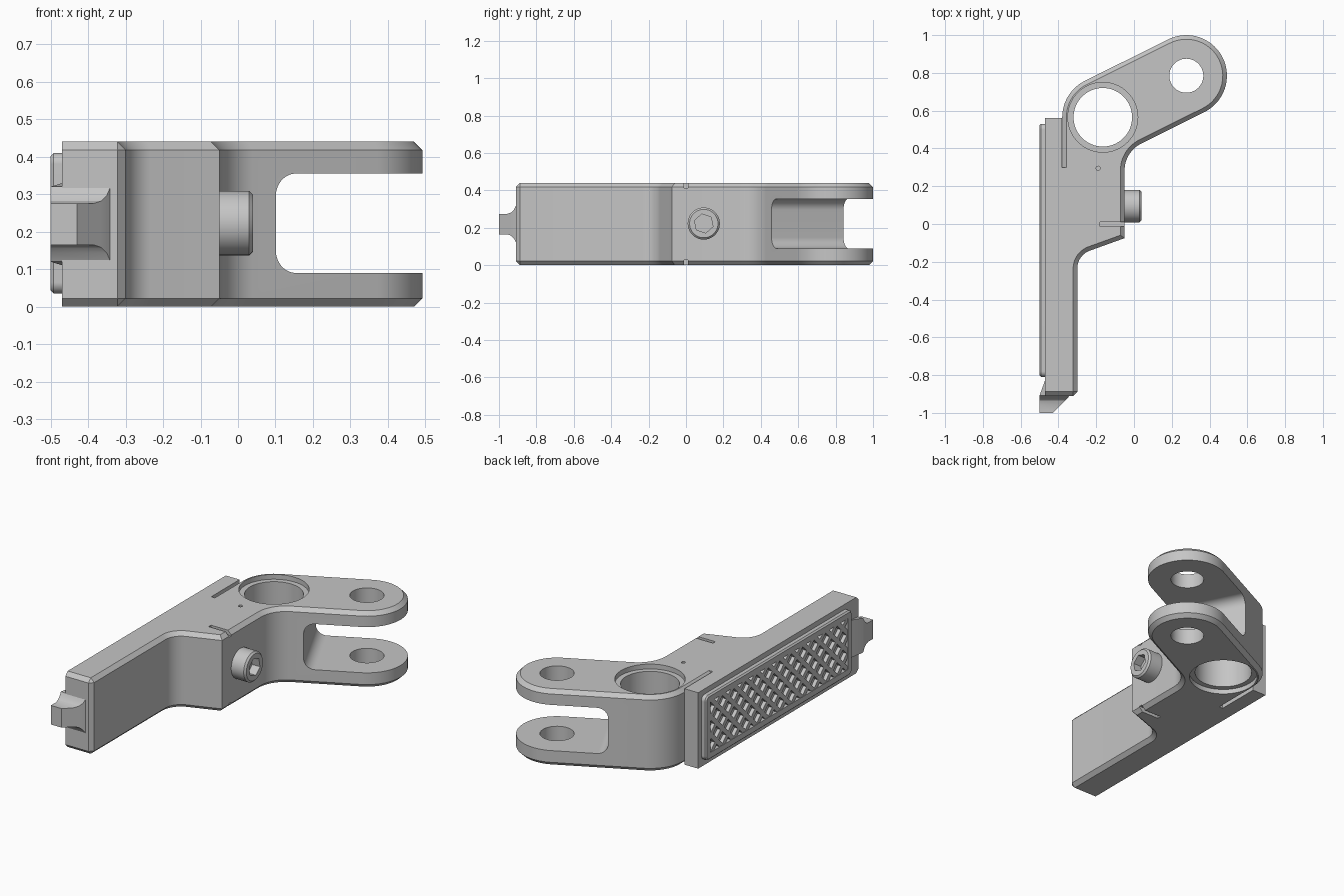
import bpy, bmesh, math
from mathutils import Matrix, Vector

cube = bpy.data.objects.get("Cube")
if cube:
    bpy.data.objects.remove(cube)

HEIGHT = 0.44
MID = HEIGHT / 2
PIVOT = Vector((-0.165, 0.565, 0))     # large bore
EAR = Vector((0.277, 0.785, 0))        # clevis bore
ROUND = 0.215                          # radius around both bores
ALONG = (EAR - PIVOT).normalized()
UP = Vector((0, 0, 1))
ACROSS = ALONG.cross(UP)

GREY = (0.56, 0.56, 0.56, 1)
metal = bpy.data.materials.new("grey_metal")
metal.use_nodes = True
metal.diffuse_color = GREY
metal.node_tree.nodes["Principled BSDF"].inputs["Base Color"].default_value = GREY


def finish(name, bm):
    """Turn a bmesh into a linked object."""
    bmesh.ops.remove_doubles(bm, verts=bm.verts, dist=1e-5)
    bm.normal_update()
    bmesh.ops.recalc_face_normals(bm, faces=bm.faces)
    mesh = bpy.data.meshes.new(name)
    bm.to_mesh(mesh)
    bm.free()
    mesh.materials.append(metal)
    ob = bpy.data.objects.new(name, mesh)
    bpy.context.collection.objects.link(ob)
    return ob


def rounded(corners):
    """Corners (x, y, radius) to a polygon with arcs."""
    out = []
    for i, (x, y, r) in enumerate(corners):
        p = Vector((x, y))
        if not r:
            out.append(p)
            continue
        a = (Vector(corners[i - 1][:2]) - p).normalized()
        b = (Vector(corners[(i + 1) % len(corners)][:2]) - p).normalized()
        half = a.angle(b) / 2
        centre = p + (a + b).normalized() * r / math.sin(half)
        start = p + a * r / math.tan(half) - centre
        turn = math.pi - 2 * half
        sign = 1 if a.cross(b) < 0 else -1
        steps = max(4, round(turn / math.radians(5)))
        for k in range(steps + 1):
            angle = sign * turn * k / steps
            c, s = math.cos(angle), math.sin(angle)
            out.append(centre + Vector((c * start.x - s * start.y, s * start.x + c * start.y)))
    return [p for i, p in enumerate(out) if (p - out[i - 1]).length > 1e-3]


def prism_bm(points, depth, matrix=Matrix()):
    """Solid prism from a polygon, placed by a matrix."""
    bm = bmesh.new()
    low = [bm.verts.new(matrix @ Vector((p[0], p[1], 0))) for p in points]
    high = [bm.verts.new(matrix @ Vector((p[0], p[1], depth))) for p in points]
    bm.faces.new(low[::-1])
    bm.faces.new(high)
    for i in range(len(low)):
        bm.faces.new((low[i - 1], low[i], high[i], high[i - 1]))
    return bm


def chamfer(bm, rule, size):
    """Bevel the edges whose middle and direction satisfy a rule."""
    bm.normal_update()
    bmesh.ops.recalc_face_normals(bm, faces=bm.faces)
    picked = []
    for e in bm.edges:
        a, b = (v.co for v in e.verts)
        if rule((a + b) / 2, (b - a).normalized()):
            picked.append(e)
    bmesh.ops.bevel(bm, geom=picked, offset=size, segments=1, affect='EDGES', profile=0.5)


def box(name, lo, hi):
    lo, hi = Vector(lo), Vector(hi)
    bm = bmesh.new()
    size = Matrix.Diagonal((*(hi - lo), 1))
    bmesh.ops.create_cube(bm, size=1, matrix=Matrix.Translation((lo + hi) / 2) @ size)
    return finish(name, bm)


def cylinder(name, centre, r, z0, z1, sides=64):
    bm = bmesh.new()
    place = Matrix.Translation((centre[0], centre[1], (z0 + z1) / 2))
    bmesh.ops.create_cone(bm, cap_ends=True, segments=sides, radius1=r, radius2=r,
                          depth=z1 - z0, matrix=place)
    return finish(name, bm)


def cut(ob, cutters):
    """Subtract the cutters, then delete them."""
    for c in cutters:
        c.hide_render = True
        mod = ob.modifiers.new("cut", 'BOOLEAN')
        mod.object, mod.operation, mod.solver = c, 'DIFFERENCE', 'EXACT'
    bpy.context.view_layer.update()
    graph = bpy.context.evaluated_depsgraph_get()
    mesh = bpy.data.meshes.new_from_object(ob.evaluated_get(graph))
    ob.modifiers.clear()
    ob.data = mesh
    for c in cutters:
        bpy.data.objects.remove(c)


def smooth(ob):
    bpy.ops.object.select_all(action='DESELECT')
    ob.select_set(True)
    bpy.context.view_layer.objects.active = ob
    bpy.ops.object.shade_smooth_by_angle(angle=math.radians(25))


# main body: arm, jaw shoulder and angled clevis
def slope_y(x, side):
    p = EAR + ACROSS * ROUND * side
    return p.y + (x - p.x) * ALONG.y / ALONG.x


tips = [EAR + (ALONG + ACROSS * s) * ROUND for s in (1, -1)]
outline = rounded([
    (-0.38, -0.91, 0), (-0.30, -0.91, 0), (-0.30, -0.165, 0.1), (-0.05, -0.075, 0),
    (-0.05, slope_y(-0.05, 1), 0.16),
    (tips[0].x, tips[0].y, ROUND), (tips[1].x, tips[1].y, ROUND),
    (-0.38, slope_y(-0.38, -1), ROUND)])
bm = prism_bm(outline, HEIGHT)
chamfer(bm, lambda m, d: abs(d.z) < 0.1 or (m.y < -0.9 and m.x > -0.31), 0.022)
body = finish("main_body", bm)

# clevis slot, bores, counterbores, slits and pin hole
frame = Matrix((ALONG, UP, ACROSS)).transposed().to_4x4()
frame.translation = PIVOT - ACROSS * 0.5
slot = rounded([(0.19, 0.09, 0.06), (1, 0.09, 0), (1, 0.355, 0), (0.19, 0.355, 0.06)])
cutters = [finish("slot_cutter", prism_bm(slot, 1, frame)),
           cylinder("bore_cutter", PIVOT, 0.155, -0.1, 0.6),
           cylinder("ear_cutter", EAR, 0.09, -0.1, 0.6),
           cylinder("pin_cutter", (-0.19, 0.295), 0.011, 0.41, 0.5, 16)]
for z0, z1 in ((-0.1, 0.028), (HEIGHT - 0.028, 0.6)):
    cutters.append(cylinder("counterbore_cutter", PIVOT, 0.185, z0, z1))
    cutters.append(box("slit_cutter", (-0.18, -0.012, z0), (0, 0.01, z1)))
cut(body, cutters)
smooth(body)

# straight spine behind the body
spine = prism_bm([(-0.47, -0.91), (-0.34, -0.91), (-0.34, 0.3), (-0.382, 0.3),
                  (-0.382, 0.56), (-0.47, 0.56)], HEIGHT)
chamfer(spine, lambda m, d: abs(d.x) > 0.9 and m.y < -0.9, 0.022)
smooth(finish("grip_spine", spine))

# grip plate with a recessed crossed lattice
PLATE_Y, PLATE_Z, RIM = (-0.81, 0.53), (0.035, 0.41), 0.04
(y0, y1), (z0, z1) = PLATE_Y, PLATE_Z
side_on = Matrix(((0, 0, 1, -0.5), (1, 0, 0, 0), (0, 1, 0, 0), (0, 0, 0, 1)))
r = 0.03
plate = prism_bm(rounded([(y0, z0, r), (y1, z0, r), (y1, z1, r), (y0, z1, r)]), 0.035, side_on)
chamfer(plate, lambda m, d: abs(d.x) < 0.1 and m.x < -0.49, 0.008)
plate = finish("grip_plate", plate)
cut(plate, [box("recess_cutter", (-0.6, y0 + RIM, z0 + RIM), (-0.476, y1 - RIM, z1 - RIM))])
smooth(plate)

ribs = bmesh.new()
ya, yb, za, zb = y0 + RIM, y1 - RIM, z0 + RIM, z1 - RIM
PITCH, HALF = 0.105, 0.013
for lean in (1, -1):
    for k in range(-3, 13):
        start = ya + k * PITCH
        lo, hi = max(start, ya), min(start + zb - za, yb)
        if hi - lo < 0.03:
            continue
        ends = [(y, (za if lean > 0 else zb) + lean * (y - start)) for y in (lo, hi)]
        mid = Vector((-0.486, sum(e[0] for e in ends) / 2, sum(e[1] for e in ends) / 2))
        size = Matrix.Diagonal((0.022, (hi - lo) * math.sqrt(2) + HALF, 2 * HALF, 1))
        turn = Matrix.Rotation(lean * math.pi / 4, 4, 'X')
        bmesh.ops.create_cube(ribs, size=1, matrix=Matrix.Translation(mid) @ turn @ size)
finish("grip_lattice", ribs)

# flared hook at the free end: y, inner x, outer x, half height
sections = [(-1, -0.5, -0.43, 0.055), (-0.955, -0.5, -0.385, 0.055),
            (-0.935, -0.5, -0.365, 0.062), (-0.92, -0.5, -0.35, 0.077),
            (-0.908, -0.5, -0.34, 0.1), (-0.82, -0.468, -0.34, 0.11)]
bm = bmesh.new()
rings = []
for y, xa, xb, h in sections:
    rings.append([bm.verts.new(p) for p in ((xa, y, MID - h), (xb, y, MID - h),
                                            (xb, y, MID + h), (xa, y, MID + h))])
for a, b in zip(rings, rings[1:]):
    for i in range(4):
        j = (i + 1) % 4
        bm.faces.new((a[i], a[j], b[j], b[i]))
bm.faces.new(rings[0])
bm.faces.new(rings[-1])
smooth(finish("end_hook", bm))

# socket screw on the shoulder
screw_frame = Matrix.Translation((-0.07, 0.095, MID + 0.003)) @ Matrix.Rotation(math.pi / 2, 4, 'Y')
circle = [(0.086 * math.cos(t), 0.086 * math.sin(t)) for t in (math.tau * k / 48 for k in range(48))]
bm = prism_bm(circle, 0.11, screw_frame)
chamfer(bm, lambda m, d: abs(d.x) < 0.1 and m.x > 0.03, 0.01)
screw = finish("socket_screw", bm)
hexagon = [(0.052 * math.cos(t), 0.052 * math.sin(t)) for t in (math.tau * k / 6 + 0.2 for k in range(6))]
cut(screw, [finish("hex_cutter", prism_bm(hexagon, 0.2, Matrix.Translation((0.06, 0, 0)) @ screw_frame))])
smooth(screw)
